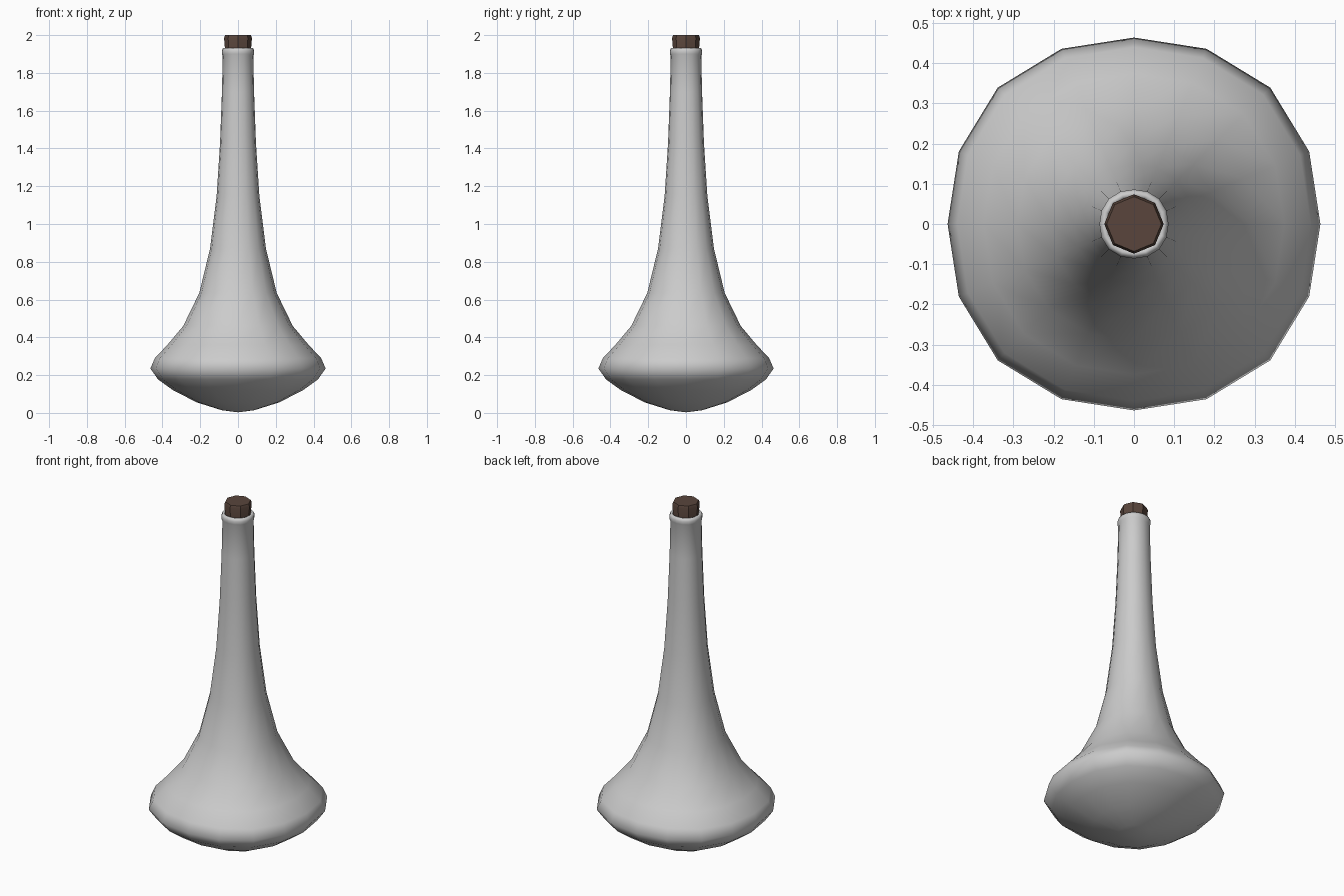
import bpy, bmesh, math

if "Cube" in bpy.data.objects:
    bpy.data.objects.remove(bpy.data.objects["Cube"])


def lathe(name, profile, sides, squareness=0.0, angle=60):
    """Revolve (radius, z) points around z; radius 0 makes a pole."""
    bm = bmesh.new()
    rings = []
    for r, z in profile:
        if r == 0:
            rings.append([bm.verts.new((0, 0, z))] * sides)
            continue
        ring = []
        for i in range(sides):
            a = 2 * math.pi * i / sides
            # slight bulge on the diagonals
            k = r * (1 + squareness * (1 - math.cos(4 * a)) / 2)
            ring.append(bm.verts.new((k * math.cos(a), k * math.sin(a), z)))
        rings.append(ring)
    for lo, hi in zip(rings, rings[1:]):
        for i in range(sides):
            j = (i + 1) % sides
            bm.faces.new(list(dict.fromkeys((lo[i], lo[j], hi[j], hi[i]))))
    bmesh.ops.recalc_face_normals(bm, faces=bm.faces)
    mesh = bpy.data.meshes.new(name)
    bm.to_mesh(mesh)
    bm.free()
    ob = bpy.data.objects.new(name, mesh)
    bpy.context.collection.objects.link(ob)
    bpy.ops.object.select_all(action='DESELECT')
    ob.select_set(True)
    bpy.context.view_layer.objects.active = ob
    bpy.ops.object.shade_smooth_by_angle(angle=math.radians(angle))
    return ob


# Flask body: rounded base, wide belly, long neck, rolled lip
body = [(0, 0.003), (0.085, 0.014), (0.217, 0.055), (0.344, 0.12),
        (0.423, 0.177), (0.464, 0.235), (0.44, 0.29), (0.374, 0.36),
        (0.29, 0.46), (0.205, 0.635), (0.148, 0.87), (0.113, 1.15),
        (0.095, 1.43), (0.085, 1.70), (0.081, 1.89), (0.085, 1.90),
        (0.086, 1.918), (0.081, 1.93), (0.072, 1.933), (0.066, 1.925),
        (0.064, 1.88)]
lathe("flask_body", body, 16, 0.034, 75)

# Cork stopper: eight sides, tapered, bevelled top
cork = lathe("cork_stopper", [(0, 1.88), (0.065, 1.88), (0.074, 1.985),
                              (0.068, 2.0), (0, 2.0)], 8, 0.0, 40)
mat = bpy.data.materials.new("cork_brown")
mat.diffuse_color = (0.10, 0.06, 0.045, 1)
mat.use_nodes = True
mat.node_tree.nodes["Principled BSDF"].inputs["Base Color"].default_value = mat.diffuse_color
cork.data.materials.append(mat)
